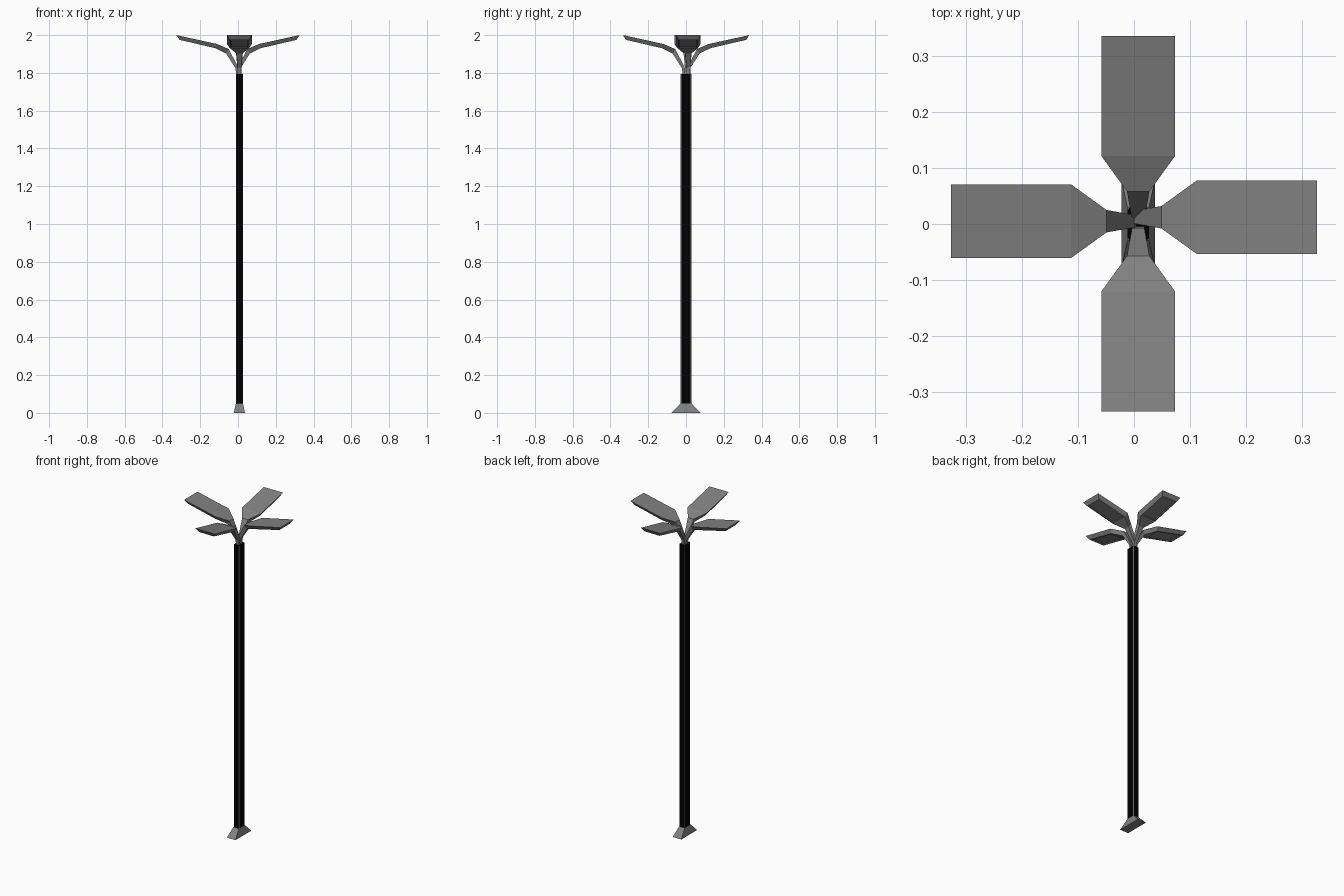
import bpy, bmesh, math
from mathutils import Matrix

if "Cube" in bpy.data.objects:
    bpy.data.objects.remove(bpy.data.objects["Cube"])

CX = 0.0075  # post sits slightly off centre

black = bpy.data.materials.new("black_paint")
black.diffuse_color = (0, 0, 0, 1)
black.use_nodes = True
black.node_tree.nodes["Principled BSDF"].inputs["Base Color"].default_value = black.diffuse_color
grey = bpy.data.materials.new("dark_grey_metal")
grey.diffuse_color = (0.22, 0.22, 0.22, 1)
grey.use_nodes = True
grey.node_tree.nodes["Principled BSDF"].inputs["Base Color"].default_value = grey.diffuse_color


def loft(name, rings, recess=None, matrix=Matrix()):
    """Skin a list of equal-length rings, capping both ends."""
    bm = bmesh.new()
    loops = [[bm.verts.new(p) for p in ring] for ring in rings]
    n = len(loops[0])
    sides = []
    for a, b in zip(loops, loops[1:]):
        for i in range(n):
            j = (i + 1) % n
            sides.append(bm.faces.new((a[i], a[j], b[j], b[i])))
    bm.faces.new(loops[0][::-1])
    bm.faces.new(loops[-1])
    bmesh.ops.recalc_face_normals(bm, faces=bm.faces)
    if recess is not None:
        # Shallow recessed light panel
        bmesh.ops.inset_individual(bm, faces=[sides[recess]], thickness=0.01)
        bmesh.ops.inset_individual(bm, faces=[sides[recess]], thickness=0.002, depth=-0.005)
    bm.transform(matrix)
    mesh = bpy.data.meshes.new(name)
    bm.to_mesh(mesh)
    bm.free()
    mesh.materials.append(grey)
    obj = bpy.data.objects.new(name, mesh)
    bpy.context.collection.objects.link(obj)
    return obj


def rect(hx, hy, z):
    return [(CX + sx * hx, sy * hy, z) for sx, sy in ((-1, -1), (1, -1), (1, 1), (-1, 1))]


def chamfered(hx, hy, cx, cy, z):
    pts = []
    for sx, sy in ((-1, -1), (1, -1), (1, 1), (-1, 1)):
        pair = [(CX + sx * hx, sy * (hy - cy), z), (CX + sx * (hx - cx), sy * hy, z)]
        pts += pair if sx * sy > 0 else pair[::-1]
    return pts


# Flared foot
loft("foot", [rect(0.0295, 0.077, 0), rect(0.019, 0.029, 0.05)])

# Black post with narrow grey corner strips
post = loft("post", [chamfered(0.019, 0.029, 0.003, 0.005, z) for z in (0.05, 1.795)])
post.data.materials.append(black)
for face in post.data.polygons:
    nx, ny, nz = face.normal
    face.material_index = 0 if abs(nx) > 0.1 and abs(ny) > 0.1 else 1

# Lamp head and its bent arm: (radius, z, half width) for upper and lower edges
UPPER = [(0.0, 1.79, 0.011), (0.003, 1.83, 0.011), (0.053, 1.926, 0.02),
         (0.116, 1.953, 0.0655), (0.33, 2.0, 0.0655)]
LOWER = [(0.013, 1.79, 0.009), (0.018, 1.825, 0.009), (0.067, 1.903, 0.016),
         (0.125, 1.931, 0.051), (0.314, 1.975, 0.051)]
rings = [[(ru, -wu, zu), (ru, wu, zu), (rl, wl, zl), (rl, -wl, zl)]
         for (ru, zu, wu), (rl, zl, wl) in zip(UPPER, LOWER)]
for name, angle, x, y in (("right_lamp", 0, -0.004, 0.012), ("back_lamp", 90, CX, 0.005),
                          ("left_lamp", 180, 0.004, 0.005), ("front_lamp", 270, CX, -0.004)):
    m = Matrix.Translation((x, y, 0)) @ Matrix.Rotation(math.radians(angle), 4, 'Z')
    loft(name, rings, recess=14, matrix=m)
